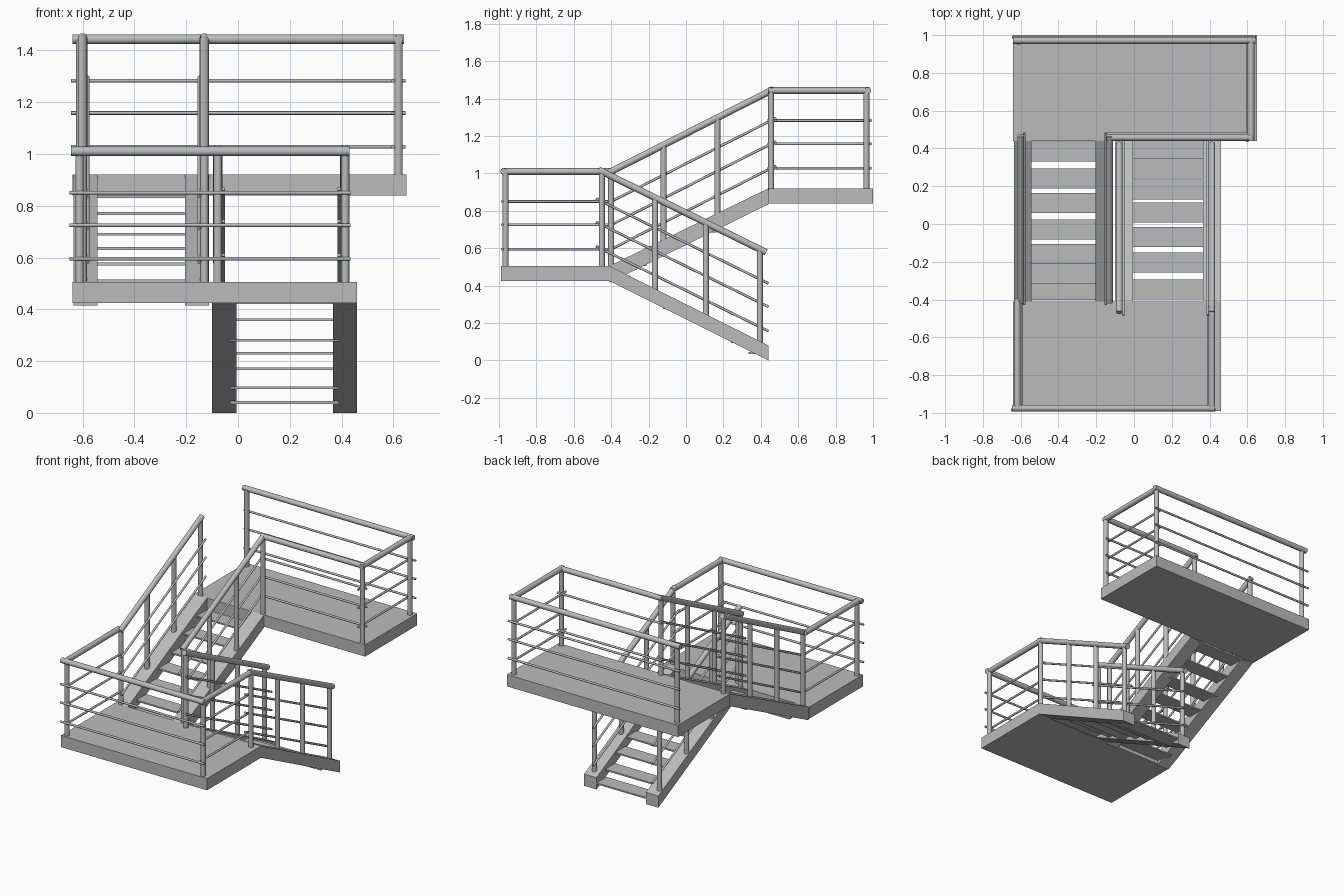
import bpy
import bmesh
from mathutils import Vector

cube = bpy.data.objects.get("Cube")
if cube:
    bpy.data.objects.remove(cube, do_unlink=True)

# One painted steel colour throughout
steel = bpy.data.materials.new("grey_steel")
steel.use_nodes = True
GREY = (0.5, 0.5, 0.5, 1)
steel.diffuse_color = GREY
steel.node_tree.nodes["Principled BSDF"].inputs["Base Color"].default_value = GREY

HANDRAIL_R, POST_R, ROD_R = 0.018, 0.016, 0.007
ROD_DROPS = (0.16, 0.285, 0.415)


def add_object(name, bm):
    bmesh.ops.recalc_face_normals(bm, faces=bm.faces)
    mesh = bpy.data.meshes.new(name)
    bm.to_mesh(mesh)
    bm.free()
    mesh.materials.append(steel)
    obj = bpy.data.objects.new(name, mesh)
    bpy.context.collection.objects.link(obj)
    return obj


def extruded(name, x0, x1, profile):
    """Side profile of (y, z) points, extruded along x."""
    bm = bmesh.new()
    face = bm.faces.new([bm.verts.new((x0, y, z)) for y, z in profile])
    moved = bmesh.ops.extrude_face_region(bm, geom=[face])["geom"]
    bmesh.ops.translate(bm, vec=(x1 - x0, 0, 0),
                        verts=[v for v in moved if isinstance(v, bmesh.types.BMVert)])
    return add_object(name, bm)


def slab(name, x0, x1, y0, y1, z0, z1):
    return extruded(name, x0, x1, [(y0, z0), (y1, z0), (y1, z1), (y0, z1)])


def tube(name, start, end, radius, sides=16):
    a, b = Vector(start), Vector(end)
    axis = b - a
    bm = bmesh.new()
    bmesh.ops.create_cone(bm, cap_ends=True, segments=sides, radius1=radius,
                          radius2=radius, depth=axis.length)
    bmesh.ops.rotate(bm, matrix=axis.to_track_quat('Z', 'Y').to_matrix(), verts=bm.verts)
    bmesh.ops.translate(bm, vec=(a + b) / 2, verts=bm.verts)
    for f in bm.faces:
        f.smooth = len(f.verts) == 4
    obj = add_object(name, bm)
    for e in obj.data.edges:
        e.use_edge_sharp = False
    obj.data.set_sharp_from_angle(angle=0.8)
    return obj


def railing(name, start, end, rod_shift, overhang=0.02, rod_overhang=0.03):
    """Handrail between two points, with three parallel rods set to one side."""
    a, b = Vector(start), Vector(end)
    along = (b - a).normalized()
    tube(name + "_handrail", a - along * overhang, b + along * overhang, HANDRAIL_R)
    for i, drop in enumerate(ROD_DROPS):
        shift = Vector(rod_shift) - Vector((0, 0, drop))
        tube(f"{name}_rod_{i + 1}", a + shift - along * rod_overhang,
             b + shift + along * rod_overhang, ROD_R, 10)


def post(name, x, y, bottom, top):
    tube(name, (x, y, bottom), (x, y, top), POST_R)


# Landings
slab("lower_landing", -0.64, 0.46, -0.99, -0.41, 0.425, 0.505)
slab("upper_landing", -0.64, 0.65, 0.44, 1.0, 0.84, 0.92)

# Sloping stringers
Y0, Y1 = -0.41, 0.44
for side, x0 in (("right", -0.635), ("left", -0.205)):
    extruded(f"upper_stringer_{side}", x0, x0 + 0.093,
             [(Y0, 0.415), (Y1, 0.835), (Y1, 0.92), (Y0, 0.505)])
for side, x0 in (("right", -0.1), ("left", 0.366)):
    extruded(f"lower_stringer_{side}", x0, x0 + 0.094,
             [(Y0, 0.425), (Y1, 0.0), (Y1, 0.08), (Y0, 0.505)])

# Open treads, as (centre y, z)
upper_treads = [(-0.35, 0.45), (-0.265, 0.51), (-0.16, 0.575), (-0.028, 0.635),
                (0.11, 0.69), (0.24, 0.77), (0.385, 0.835)]
lower_treads = [(-0.348, 0.425), (-0.205, 0.36), (-0.07, 0.28), (0.062, 0.23),
                (0.182, 0.17), (0.293, 0.097), (0.387, 0.04)]
for flight, treads, x0, x1 in (("upper", upper_treads, -0.57, -0.175),
                               ("lower", lower_treads, -0.03, 0.39)):
    for i, (y, z) in enumerate(treads):
        slab(f"{flight}_tread_{i + 1}", x0, x1, y - 0.053, y + 0.053, z - 0.005, z + 0.005)

# Lower landing railings
LOW, HIGH = 1.01, 1.443
railing("lower_front", (-0.625, -0.975, LOW), (0.41, -0.975, LOW), (0, -0.008, 0), 0.02, 0.025)
railing("lower_left_side", (0.412, -0.965, LOW), (0.412, -0.45, LOW), (-0.02, 0, 0), 0.015, 0.015)
railing("lower_right_side", (-0.618, -0.965, LOW), (-0.618, -0.41, LOW), (0.02, 0, 0), 0.015, 0.015)
post("lower_post_front_right", -0.612, -0.965, 0.5, LOW)
post("lower_post_front_left", 0.414, -0.965, 0.5, LOW)

# Upper landing railings
railing("upper_back", (-0.62, 0.972, HIGH), (0.622, 0.972, HIGH), (0, 0.016, 0), 0.02, 0.025)
railing("upper_left_side", (0.62, 0.455, HIGH), (0.62, 0.965, HIGH), (-0.02, 0, 0), 0.015, 0.02)
railing("upper_front", (-0.13, 0.458, HIGH), (0.615, 0.458, HIGH), (0, 0.02, 0), 0.015, 0.02)
post("upper_post_back_right", -0.61, 0.965, 0.91, HIGH)
post("upper_post_back_left", 0.62, 0.965, 0.91, HIGH)
post("upper_post_front_left", 0.62, 0.455, 0.91, HIGH)

# Stair railings along both flights
for side, x, inward in (("right", -0.6, 0.02), ("left", -0.13, -0.02)):
    railing(f"upper_stair_{side}", (x, -0.4, LOW), (x, 0.455, HIGH), (inward, 0, 0), 0.015)
    for i, y in enumerate((-0.4, -0.12, 0.168, 0.455)):
        t = (y + 0.4) / 0.855
        post(f"upper_stair_{side}_post_{i + 1}", x, y, 0.49 + 0.42 * t, LOW + (HIGH - LOW) * t)

for side, x, inward in (("right", -0.078, 0.022), ("left", 0.412, -0.022)):
    railing(f"lower_stair_{side}", (x, -0.45, LOW), (x, 0.41, 0.587), (inward, 0, 0), 0.02, 0.035)
    for i, y in enumerate((-0.45, -0.165, 0.106, 0.395)):
        t = (y + 0.45) / 0.86
        post(f"lower_stair_{side}_post_{i + 1}", x, y, 0.5 - 0.41 * t, LOW - 0.423 * t)
